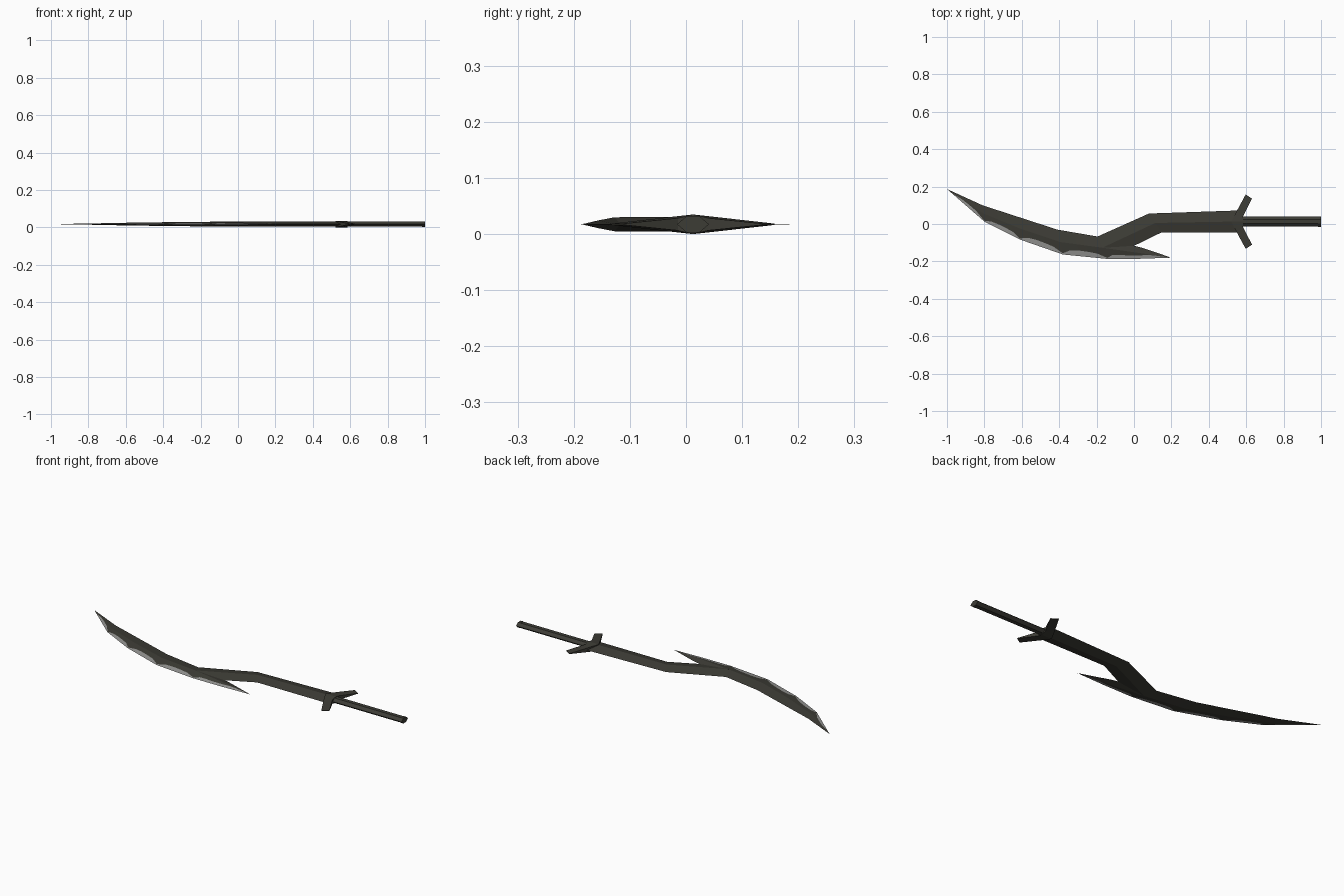
import bpy, bmesh, math

if "Cube" in bpy.data.objects:
    bpy.data.objects.remove(bpy.data.objects["Cube"])

ZC = 0.0175  # mid-plane height of the flat-lying sword


def material(name, rgb):
    m = bpy.data.materials.new(name)
    m.diffuse_color = (*rgb, 1)
    m.use_nodes = True
    m.node_tree.nodes["Principled BSDF"].inputs["Base Color"].default_value = m.diffuse_color
    return m


DARK = material("dark_metal", (0.046, 0.045, 0.036))
EDGE = material("worn_edge_grey", (0.30, 0.30, 0.29))


def skin(name, rings, edge_cols=()):
    """Skin a row of equal closed rings, cap the ends; edge_cols = ring sides painted grey."""
    bm = bmesh.new()
    rows = [[bm.verts.new(p) for p in r] for r in rings]
    n = len(rows[0])
    for a, b in zip(rows, rows[1:]):
        for i in range(n):
            j = (i + 1) % n
            f = bm.faces.new((a[i], a[j], b[j], b[i]))
            f.material_index = 1 if i in edge_cols else 0
    bm.faces.new(rows[0])
    bm.faces.new(rows[-1])
    bmesh.ops.remove_doubles(bm, verts=bm.verts, dist=0.00005)
    bmesh.ops.recalc_face_normals(bm, faces=bm.faces)
    me = bpy.data.meshes.new(name)
    bm.to_mesh(me)
    bm.free()
    me.materials.append(DARK)
    me.materials.append(EDGE)
    ob = bpy.data.objects.new(name, me)
    bpy.context.collection.objects.link(ob)
    return ob


def blade_ring(s, w):
    """Diamond section: back, top ridge, wear line, cutting edge, wear line, bottom ridge."""
    bx, by, ex, ey, h = s
    rx, ry = (bx + ex) / 2, (by + ey) / 2
    wx, wy = ex + (rx - ex) * w, ey + (ry - ey) * w
    return [(bx, by, ZC), (rx, ry, ZC + h), (wx, wy, ZC + h * w),
            (ex, ey, ZC), (wx, wy, ZC - h * w), (rx, ry, ZC - h)]


# Blade with rear barb: (back x, back y, edge x, edge y, half thickness)
blade = [(-1, .187, -1, .187, 0),
         (-.81, .10, -.80, .013, .003),
         (-.61, .035, -.61, -.083, .007),
         (-.41, -.03, -.38, -.163, .010),
         (-.195, -.067, -.14, -.187, .0125),
         (.04, -.126, .03, -.186, .007),
         (.20, -.18, .20, -.18, 0)]
# worn-edge width along each segment, as a share of the lower facet
scallop = (.1, .42, .48, .46, .40)
waves = [(.05, .5, .95, .8, .6), scallop, scallop, scallop,
         (.1, .4, .45, .45, .5), (.6, .8, .9, .9, .9)]
rings = []
for a, b, wave in zip(blade, blade[1:], waves):
    for k, w in enumerate(wave):
        t = k / len(wave)
        rings.append(blade_ring([p + (q - p) * t for p, q in zip(a, b)], w))
rings.append(blade_ring(blade[-1], .5))
skin("curved_blade", rings, edge_cols=(2, 3))

# Cranked shank from blade to guard
shank = [(-.195, -.067, -.14, -.185, .0125),
         (.08, .056, .147, -.045, .013),
         (.55, .072, .56, -.045, .014)]
skin("shank", [blade_ring(s, .5) for s in shank])

# Guard: swept arms mirrored about the handle axis, thinning to the tips
AXIS = .0125
arm = [(.597, .145, .631, .123, .0012),
       (.55, .058, .582, .027, .011),
       (.52, 0, .585, 0, .0175)]
stations = arm + [(a, -b, c, -d, h) for a, b, c, d, h in arm[-2::-1]]
skin("guard", [[(a, AXIS + b, ZC + h), (c, AXIS + d, ZC + h),
                (c, AXIS + d, ZC - h), (a, AXIS + b, ZC - h)]
               for a, b, c, d, h in stations])


# Six-sided handle and end cap
def bar(name, x0, x1, hy, hz):
    prof = [(hy, 0), (hy * .4, hz), (-hy * .4, hz), (-hy, 0), (-hy * .4, -hz), (hy * .4, -hz)]
    skin(name, [[(x, AXIS + y, ZC + z) for y, z in prof] for x in (x0, x1)])


bar("handle", .56, .99, .027, .0135)
bar("handle_cap", .985, 1.0, .0285, .0145)
